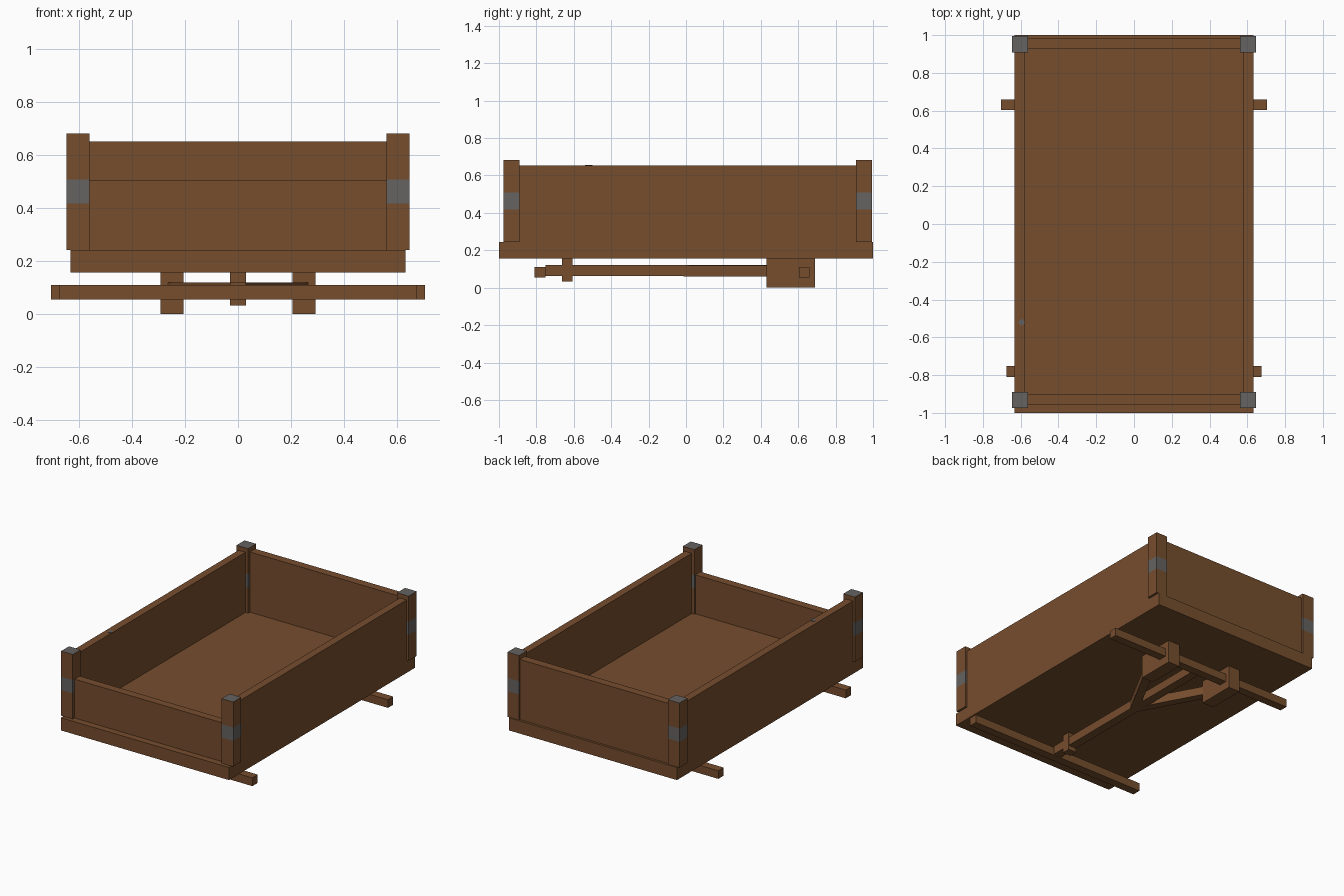
import bpy, bmesh, math
from mathutils import Matrix, Vector

cube = bpy.data.objects.get("Cube")
if cube:
    bpy.data.objects.remove(cube, do_unlink=True)


def material(name, rgb):
    m = bpy.data.materials.new(name)
    m.use_nodes = True
    m.diffuse_color = (*rgb, 1)
    m.node_tree.nodes["Principled BSDF"].inputs["Base Color"].default_value = (*rgb, 1)
    return m


wood = material("brown wood", (0.18, 0.075, 0.027))
iron = material("grey iron", (0.13, 0.125, 0.12))


def box(name, xs, ys, zs, mat=wood, cuts=(), rule=None):
    """Box between limits, cut at given heights; rule picks the iron faces."""
    bm = bmesh.new()
    bmesh.ops.create_cube(bm, size=1)
    lo, hi = Vector((xs[0], ys[0], zs[0])), Vector((xs[1], ys[1], zs[1]))
    bmesh.ops.transform(bm, verts=bm.verts,
                        matrix=Matrix.Translation((lo + hi) / 2) @ Matrix.Diagonal((*(hi - lo), 1)))
    for z in cuts:
        bmesh.ops.bisect_plane(bm, geom=bm.verts[:] + bm.edges[:] + bm.faces[:],
                               plane_co=(0, 0, z), plane_no=(0, 0, 1))
    bm.normal_update()
    if rule:
        for f in bm.faces:
            f.material_index = int(rule(f))
    mesh = bpy.data.meshes.new(name)
    bm.to_mesh(mesh)
    bm.free()
    mesh.materials.append(mat)
    mesh.materials.append(iron)
    ob = bpy.data.objects.new(name, mesh)
    bpy.context.collection.objects.link(ob)
    return ob


# Wagon bed and its walls, the front one lower
FLOOR, RIM = 0.243, 0.652
BAND = (0.418, 0.508)
box("bed", (-0.632, 0.632), (-1, 1), (0.157, FLOOR))
box("front_wall", (-0.58, 0.58), (-0.955, -0.9), (FLOOR, 0.507))
box("back_wall", (-0.58, 0.58), (0.928, 0.984), (FLOOR, RIM))


def is_iron(f):
    in_band = BAND[0] < f.calc_center_median().z < BAND[1]
    return f.normal.z > 0.5 or in_band


# Side walls, corner posts with iron bands and caps, runner blocks, fork arms
for side, s in (("left", 1), ("right", -1)):
    def span(a, b):
        return sorted((s * a, s * b))

    box(side + "_wall", span(0.58, 0.632), (-0.955, 0.984), (FLOOR, RIM))
    for end, ys in (("front", (-0.975, -0.89)), ("back", (0.908, 0.994))):
        box(f"{end}_{side}_post", span(0.56, 0.647), ys, (FLOOR, 0.682),
            cuts=BAND, rule=is_iron)
    box(side + "_axle_block", span(0.205, 0.293), (0.43, 0.69), (0, 0.157))

    start, end = Vector((0, 0, 0.09)), Vector((s * 0.25, 0.46, 0.09))
    along = end - start
    arm = box(side + "_fork_arm", (-0.027, 0.027), (0, along.length), (-0.029, 0.029))
    arm.location = start
    arm.rotation_euler.z = math.atan2(-along.x, along.y)

# Small iron fitting on the right rim
stud = box("rim_stud", (-0.014, 0.014), (-0.014, 0.014), (0, 0.003), iron)
stud.location = (-0.595, -0.52, RIM)
stud.rotation_euler.z = math.pi / 4

# Undercarriage: cross bars, draw pole and its hanger
box("back_axle", (-0.705, 0.705), (0.603, 0.66), (0.055, 0.11))
box("front_axle", (-0.675, 0.675), (-0.81, -0.752), (0.055, 0.111))
box("draw_pole", (-0.03, 0.03), (-0.752, 0.603), (0.062, 0.12))
box("pole_hanger", (-0.031, 0.031), (-0.662, -0.606), (0.032, 0.157))
